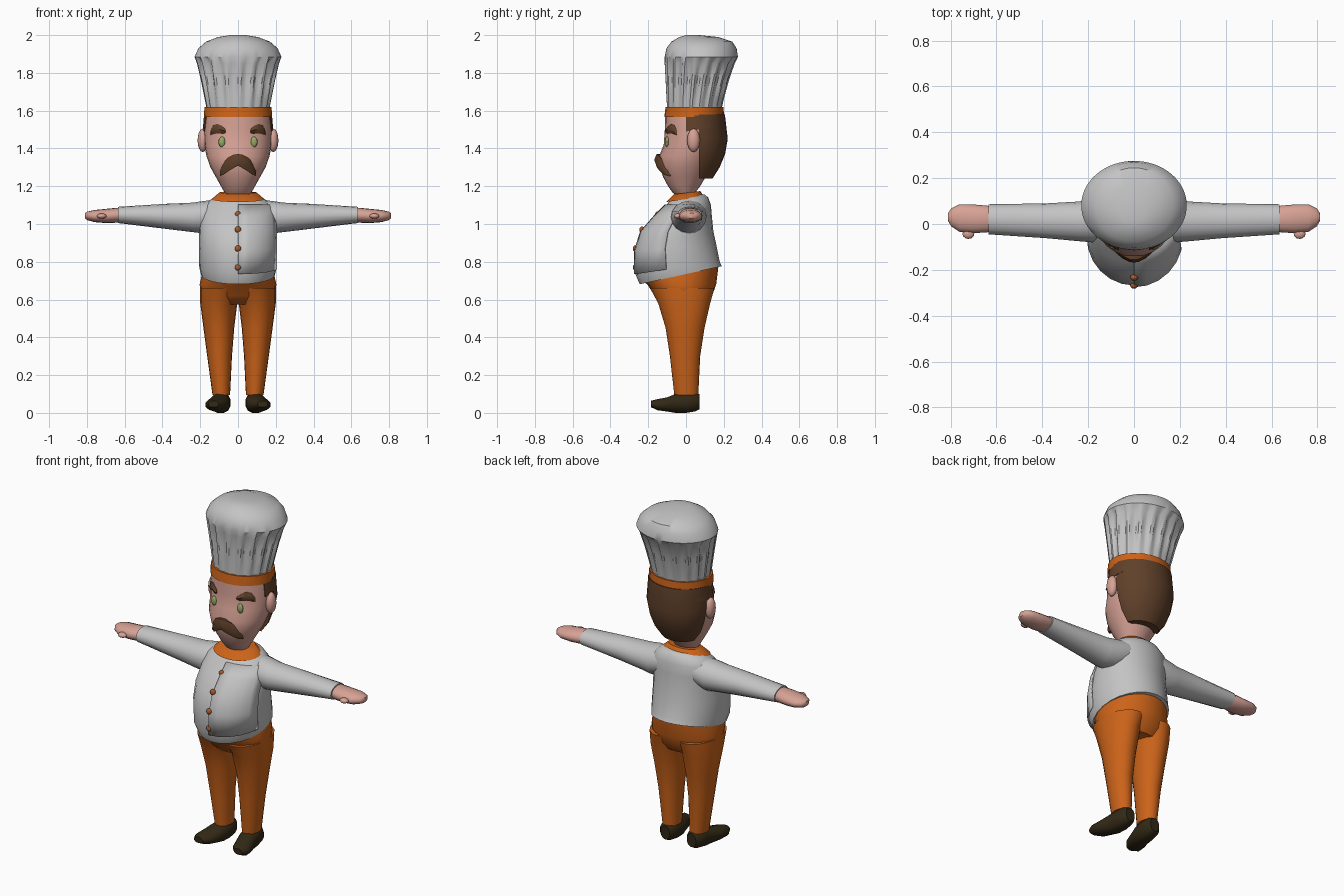
import bpy, bmesh, math
from mathutils import Vector

if "Cube" in bpy.data.objects:
    bpy.data.objects.remove(bpy.data.objects["Cube"])


def material(name, rgb):
    m = bpy.data.materials.new(name)
    m.diffuse_color = (*rgb, 1)
    m.use_nodes = True
    m.node_tree.nodes["Principled BSDF"].inputs["Base Color"].default_value = m.diffuse_color
    return m


WHITE = material("white_cloth", (0.55, 0.55, 0.55))
ORANGE = material("orange_cloth", (0.60, 0.125, 0.01))
SKIN = material("skin", (0.68, 0.36, 0.30))
BROWN = material("brown_hair", (0.115, 0.052, 0.023))
SHOE = material("dark_leather", (0.032, 0.022, 0.008))
GREEN = material("green_eye", (0.30, 0.40, 0.13))
BUTTON = material("button_orange", (0.40, 0.10, 0.02))


def finish(name, bm, mat, angle=45):
    bmesh.ops.recalc_face_normals(bm, faces=bm.faces)
    me = bpy.data.meshes.new(name)
    bm.to_mesh(me)
    bm.free()
    me.materials.append(mat)
    ob = bpy.data.objects.new(name, me)
    bpy.context.collection.objects.link(ob)
    bpy.ops.object.select_all(action='DESELECT')
    ob.select_set(True)
    bpy.context.view_layer.objects.active = ob
    bpy.ops.object.shade_smooth_by_angle(angle=math.radians(angle))
    return ob


def loft(name, rings, mat, closed=True, caps=True, clip_y=None, angle=45):
    """Skin a list of rings; clip_y keeps only what lies behind that y."""
    bm = bmesh.new()
    rows = [[bm.verts.new(p) for p in r] for r in rings]
    n = len(rows[0])
    for a, b in zip(rows, rows[1:]):
        for i in range(n if closed else n - 1):
            j = (i + 1) % n
            bm.faces.new((a[i], a[j], b[j], b[i]))
    if caps and closed:
        bm.faces.new(rows[0])
        bm.faces.new(rows[-1])
    if clip_y is not None:
        cut = bmesh.ops.bisect_plane(bm, geom=bm.verts[:] + bm.edges[:] + bm.faces[:],
                                     plane_co=(0, clip_y, 0), plane_no=(0, -1, 0), clear_outer=True)
        edges = [e for e in cut['geom_cut'] if isinstance(e, bmesh.types.BMEdge)]
        bmesh.ops.holes_fill(bm, edges=edges)
    return finish(name, bm, mat, angle)


def zring(z, y0, y1, rx, slope=0, cx=0, n=24, count=None, grow=0, pleat=0):
    """Horizontal ellipse from y0 to y1, tilted by slope, starting at the front."""
    cy, ry, pts = (y0 + y1) / 2, (y1 - y0) / 2 + grow, []
    for i in range(count or n):
        a = -math.pi / 2 + 2 * math.pi * i / n
        f = 1 - pleat * (i % 4 > 1)
        y = cy + ry * f * math.sin(a)
        pts.append(Vector((cx + (rx + grow) * f * math.cos(a), y, z + slope * y)))
    return pts


def xring(s, x, y0, y1, z0, z1, n=16):
    t = [2 * math.pi * i / n for i in range(n)]
    return [Vector((s * x, (y0 + y1) / 2 + (y1 - y0) / 2 * math.cos(a),
                    (z0 + z1) / 2 + (z1 - z0) / 2 * math.sin(a))) for a in t]


def ball(name, loc, scale, mat):
    bm = bmesh.new()
    bmesh.ops.create_uvsphere(bm, u_segments=12, v_segments=8, radius=1)
    bmesh.ops.scale(bm, vec=scale, verts=bm.verts)
    bmesh.ops.translate(bm, vec=loc, verts=bm.verts)
    return finish(name, bm, mat)


def strip(name, cols, yfun, depth, mat):
    """Facial hair: columns (x, bottom, top) with a bulging front."""
    rings = []
    for x, b, t in cols:
        y, m = yfun(x), (b + t) / 2
        rings.append([Vector(p) for p in ((x, y + .012, b), (x, y, m), (x, y + .012, t),
                                          (x, y + depth, t), (x, y + depth, b))])
    return loft(name, rings, mat)


# Jacket body with a slanted hem
TORSO = [(.735, -.245, .19, .195, .22), (.775, -.268, .178, .205, .15),
         (.88, -.268, .16, .207, .08), (.96, -.235, .145, .205, 0),
         (1.04, -.165, .137, .20, 0), (1.10, -.105, .132, .185, 0),
         (1.14, -.07, .118, .13, 0), (1.155, -.05, .10, .08, 0)]
loft("jacket_body", [zring(*s) for s in TORSO], WHITE)

# Overlapping front panel on one side
flap = loft("jacket_front_panel", [zring(*s, count=6, grow=.004) for s in TORSO[1:6]],
            WHITE, closed=False)
mod = flap.modifiers.new("thickness", 'SOLIDIFY')
mod.thickness, mod.offset = .008, 0

# Collar and buttons
loft("collar", [zring(1.132, -.105, .095, .14, .15), zring(1.165, -.065, .075, .10, .12)], ORANGE)
for y, z in ((-.15, 1.05), (-.233, .97), (-.268, .87), (-.268, .77)):
    ball("jacket_button", (0, y, z), (.017, .014, .017), BUTTON)

# Trouser seat
loft("trouser_seat", [zring(.575, -.115, .105, .15), zring(.62, -.165, .138, .198),
                      zring(.68, -.205, .16, .203), zring(.745, -.232, .172, .19, .2)], ORANGE)

for s in (-1, 1):
    # Trouser legs
    legs = [(.095, -.062, .065, .042, .135), (.3, -.085, .075, .032, .163),
            (.45, -.108, .098, .02, .183), (.58, -.147, .128, .004, .2), (.66, -.19, .15, -.02, .2)]
    loft("trouser_leg", [zring(z, a, b, (x1 - x0) / 2, cx=s * (x0 + x1) / 2, n=20)
                         for z, a, b, x0, x1 in legs], ORANGE)

    # Shoes, toes turned outwards: y, centre x, half width, bottom, top
    shoe = [(.072, .085, .03, .02, .098), (.05, .088, .047, .008, .108), (0, .09, .053, 0, .108),
            (-.055, .095, .055, 0, .1), (-.1, .11, .057, .007, .082),
            (-.15, .123, .052, .014, .073), (-.185, .13, .028, .03, .064)]
    rings = []
    for y, cx, w, z0, z1 in shoe:
        ts = [2 * math.pi * (i + .5) / 12 for i in range(12)]
        rings.append([Vector((s * cx + w * math.cos(t), y, (z0 + z1) / 2 + (z1 - z0) / 2 *
                      max(-1, min(1, 1.1 * math.sin(t))))) for t in ts])
    loft("shoe", rings, SHOE)

    # Sleeves
    loft("sleeve", [xring(s, *r) for r in (
        (.10, -.05, .11, .98, 1.13), (.18, -.08, .108, .95, 1.122), (.24, -.075, .098, .957, 1.113),
        (.38, -.062, .09, .974, 1.107), (.635, -.045, .086, 1.005, 1.091))], WHITE)

    # Hands and thumbs
    loft("hand", [xring(s, *r) for r in (
        (.60, -.03, .07, 1.02, 1.075), (.64, -.036, .08, 1.007, 1.086), (.70, -.04, .085, 1.005, 1.08),
        (.76, -.035, .086, 1.01, 1.074), (.797, -.01, .068, 1.02, 1.066),
        (.81, .012, .048, 1.03, 1.058))], SKIN)
    ball("thumb", (s * .722, -.043, 1.042), (.026, .022, .014), SKIN)

    # Ears, eyes and eyebrows
    ball("ear", (s * .187, .04, 1.443), (.027, .034, .062), SKIN)
    ball("eye", (s * .085, -.1, 1.435), (.018, .011, .028), GREEN)
    brow = [(.066, 1.483, 1.5), (.085, 1.475, 1.52), (.11, 1.48, 1.53),
            (.13, 1.475, 1.523), (.146, 1.472, 1.495)]
    strip("eyebrow", [(s * x, b, t) for x, b, t in brow],
          lambda x: .033 - .158 * math.sqrt(1 - (x / .182) ** 2), .03, BROWN)

# Head
loft("head", [zring(*r) for r in (
    (1.13, -.03, .03, .05), (1.165, -.07, .048, .07), (1.2, -.095, .075, .09),
    (1.25, -.122, .105, .118), (1.3, -.138, .132, .146), (1.36, -.142, .165, .167),
    (1.42, -.118, .19, .177), (1.5, -.112, .2, .182), (1.58, -.11, .2, .173))], SKIN)

# Moustache
half = [(.094, 1.255, 1.285), (.078, 1.26, 1.33), (.05, 1.28, 1.355), (.02, 1.298, 1.368)]
cols = [(-x, b, t) for x, b, t in half] + [(0, 1.308, 1.37)] + half[::-1]
strip("moustache", cols, lambda x: -.168 + .055 * (x / .09) ** 2, .05, BROWN)

# Hair at the back and sideburns above the ears
loft("hair_back", [zring(*r) for r in (
    (1.24, -.04, .14, .105), (1.30, -.075, .178, .148), (1.37, -.105, .207, .172),
    (1.45, -.12, .221, .187), (1.58, -.105, .206, .18))], BROWN, clip_y=.07)
loft("hair_sides", [zring(*r) for r in (
    (1.49, -.12, .21, .187, .15), (1.575, -.107, .205, .18))], BROWN, clip_y=0)

# Hat band
loft("hat_band", [zring(1.566, -.115, .202, .18), zring(1.62, -.108, .198, .178)], ORANGE)

# Pleated hat with a soft domed top
HAT = [(1.615, -.1, .19, .168, .03), (1.66, -.103, .2, .177, .06), (1.76, -.108, .227, .197, .08),
       (1.85, -.113, .258, .218, .08), (1.885, -.113, .275, .23, 0), (1.93, -.104, .268, .21, 0),
       (1.965, -.078, .245, .17, 0), (1.99, -.035, .17, .105, 0), (2.0, 0, .07, .04, 0)]
loft("hat_crown", [zring(z, a, b, rx, n=72, pleat=p) for z, a, b, rx, p in HAT], WHITE, angle=35)
